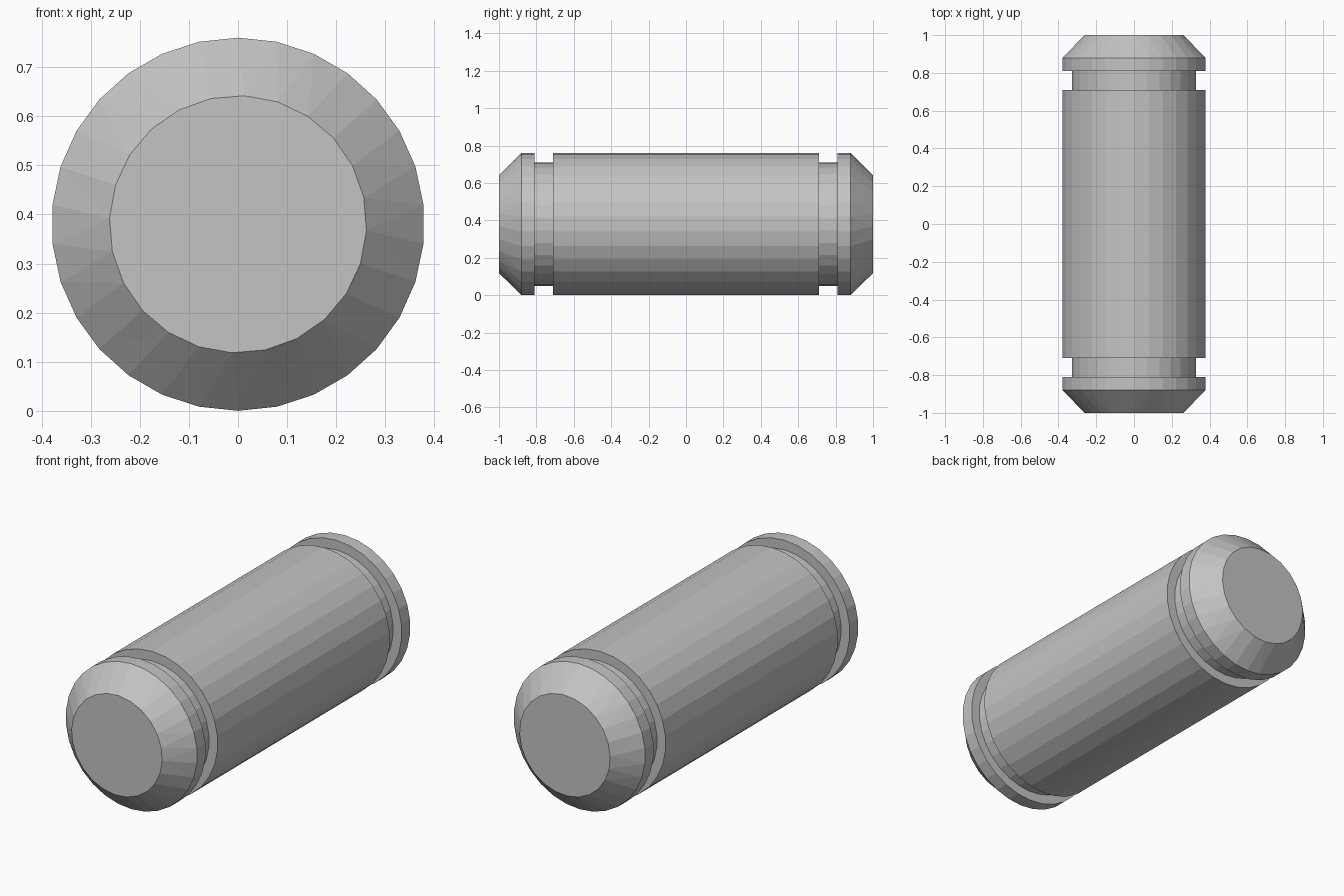
import bpy
import bmesh
from math import cos, sin, pi, radians

cube = bpy.data.objects.get("Cube")
if cube:
    bpy.data.objects.remove(cube, do_unlink=True)

RADIUS = 0.38
NECK = 0.33
TIP = 0.262
SIDES = 30
TIP_SIDES = 24

steel = bpy.data.materials.new("plain grey")
steel.use_nodes = True
grey = (0.55, 0.55, 0.55, 1)
steel.diffuse_color = grey
steel.node_tree.nodes["Principled BSDF"].inputs["Base Color"].default_value = grey

bm = bmesh.new()


def ring(y, radius, sides, phase):
    """Circle of vertices around the pin's long axis."""
    angles = [phase + 2 * pi * i / sides for i in range(sides)]
    return [bm.verts.new((radius * cos(a), y, RADIUS + radius * sin(a))) for a in angles]


def loft(a, b):
    """Quads between two rings with equal side counts."""
    n = len(a)
    for i in range(n):
        bm.faces.new((a[i], a[(i + 1) % n], b[(i + 1) % n], b[i]))


def zip_rings(a, b):
    """Triangles between rings with different side counts."""
    i = j = 0
    while i < len(a) or j < len(b):
        va, vb = a[i % len(a)], b[j % len(b)]
        if j == len(b) or (i < len(a) and (i + 0.5) / len(a) <= (j + 0.5) / len(b)):
            i += 1
            bm.faces.new((va, a[i % len(a)], vb))
        else:
            j += 1
            bm.faces.new((va, b[j % len(b)], vb))


# Shaft with a groove and collar near each end
half = [(0.71, RADIUS), (0.71, NECK), (0.81, NECK), (0.81, RADIUS), (0.88, RADIUS)]
profile = [(-y, r) for y, r in reversed(half)] + half
rings = [ring(y, r, SIDES, radians(-6)) for y, r in profile]
for a, b in zip(rings, rings[1:]):
    loft(a, b)

# Chamfered ends with flat faces
for y, collar in ((-1, rings[0]), (1, rings[-1])):
    tip = ring(y, TIP, TIP_SIDES, radians(-2.8))
    zip_rings(collar, tip)
    bm.faces.new(tip)

bmesh.ops.recalc_face_normals(bm, faces=bm.faces[:])
mesh = bpy.data.meshes.new("grooved_pin")
bm.to_mesh(mesh)
bm.free()
mesh.materials.append(steel)
pin = bpy.data.objects.new("grooved_pin", mesh)
bpy.context.collection.objects.link(pin)
